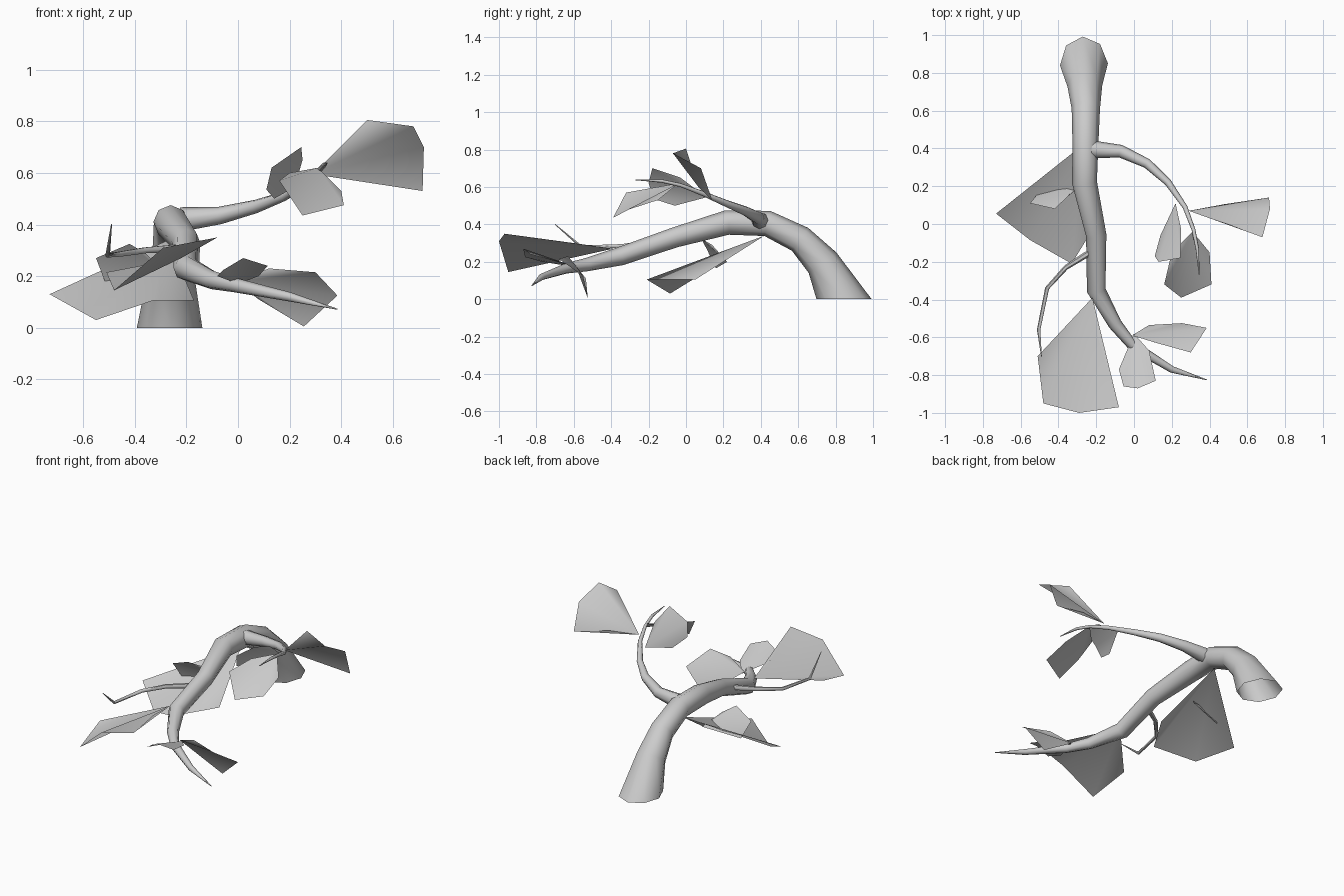
import bpy, math
from mathutils import Vector

cube = bpy.data.objects.get("Cube")
if cube:
    bpy.data.objects.remove(cube, do_unlink=True)

grey = bpy.data.materials.new("plain_grey")
grey.use_nodes = True
grey.diffuse_color = (0.6, 0.6, 0.6, 1)
grey.node_tree.nodes["Principled BSDF"].inputs["Base Color"].default_value = (0.6, 0.6, 0.6, 1)


def make_object(name, verts, faces, angle):
    mesh = bpy.data.meshes.new(name)
    mesh.from_pydata(verts, [], faces)
    mesh.materials.append(grey)
    ob = bpy.data.objects.new(name, mesh)
    bpy.context.collection.objects.link(ob)
    bpy.ops.object.select_all(action='DESELECT')
    ob.select_set(True)
    bpy.context.view_layer.objects.active = ob
    bpy.ops.object.shade_smooth_by_angle(angle=math.radians(angle))
    return ob


def tapered_tube(name, path, sides=8, grounded=False):
    """Tube through (x, y, z, radius) points, with an open start and closed tip."""
    centres = [Vector(p[:3]) for p in path]
    verts, faces = [], []
    last = len(path) - 1
    for i, c in enumerate(centres):
        t = (centres[min(i + 1, last)] - centres[max(i - 1, 0)]).normalized()
        u = t.cross(Vector((0, 0, 1))).normalized()
        v = u.cross(t)
        for k in range(sides):
            a = 2 * math.pi * k / sides
            p = c + path[i][3] * (math.cos(a) * u + math.sin(a) * v)
            if grounded and i == 0:
                p -= t * (p.z / t.z)      # slide the first ring onto the ground
            verts.append(p)
    for i in range(last):
        for k in range(sides):
            a, b = i * sides + k, i * sides + (k + 1) % sides
            faces.append((a, b, b + sides, a + sides))
    faces.append([last * sides + k for k in range(sides)])
    return make_object(name, verts, faces, 60)


def leaf(name, *outline):
    """Thin blade fanned out from its base point, the first in the outline."""
    faces = [(0, i, i + 1) for i in range(1, len(outline) - 1)]
    return make_object(name, outline, faces, 80)


# Arching trunk
tapered_tube("trunk", [
    (-.265, .845, 0, .127), (-.26, .73, .195, .092), (-.255, .61, .32, .075),
    (-.257, .435, .405, .069), (-.262, .22, .41, .066), (-.2, -.06, .33, .054),
    (-.2, -.35, .23, .05), (-.1, -.53, .185, .036), (-.01, -.64, .165, .028),
    (.2, -.77, .12, .018), (.385, -.825, .072, .002)], grounded=True)

# Side branches
tapered_tube("left_branch", [
    (-.22, .395, .42, .047), (-.07, .385, .435, .034), (.07, .32, .47, .026),
    (.18, .22, .51, .019), (.27, .09, .565, .013), (.315, -.03, .61, .01),
    (.335, -.13, .632, .009), (.345, -.27, .638, .002)])
tapered_tube("right_twig", [
    (-.2, -.13, .31, .018), (-.36, -.23, .3, .013), (-.46, -.34, .285, .011),
    (-.505, -.56, .28, .009), (-.49, -.7, .4, .002)], sides=6)

# Leaves on the left branch
leaf("left_outer_leaf", (.29, .07, .595), (.5, 0, .805), (.68, -.07, .78),
     (.72, .08, .7), (.715, .14, .53), (.48, .105, .585))
leaf("left_front_leaf", (.31, -.04, .62), (.4, -.15, .53), (.41, -.32, .475),
     (.25, -.39, .435), (.16, -.32, .57), (.2, -.15, .6))
leaf("left_inner_leaf", (.22, .11, .545), (.14, -.06, .5), (.11, -.17, .535),
     (.13, -.2, .62), (.245, -.18, .7), (.25, -.03, .65))

# Leaves on the right of the trunk
leaf("right_large_leaf", (-.27, .42, .34), (-.73, .055, .13), (-.55, -.085, .03),
     (-.33, -.21, .105), (-.17, .05, .105))
leaf("right_small_leaf", (-.27, .22, .2), (-.36, .14, .29), (-.42, .08, .325),
     (-.55, .11, .27), (-.51, .16, .165))

# Leaves near the trunk tip
leaf("front_large_leaf", (-.22, -.39, .27), (-.51, -.7, .215), (-.48, -.95, .145),
     (-.29, -1, .31), (-.08, -.97, .35), (-.19, -.6, .3))
leaf("tip_side_leaf", (-.01, -.59, .18), (.12, -.63, .23), (.3, -.68, .215),
     (.385, -.55, .125), (.255, -.525, .005), (.08, -.535, .11))
leaf("tip_front_leaf", (0, -.58, .17), (-.08, -.77, .2), (-.055, -.86, .225),
     (.02, -.87, .27), (.115, -.83, .24), (.08, -.67, .2))
